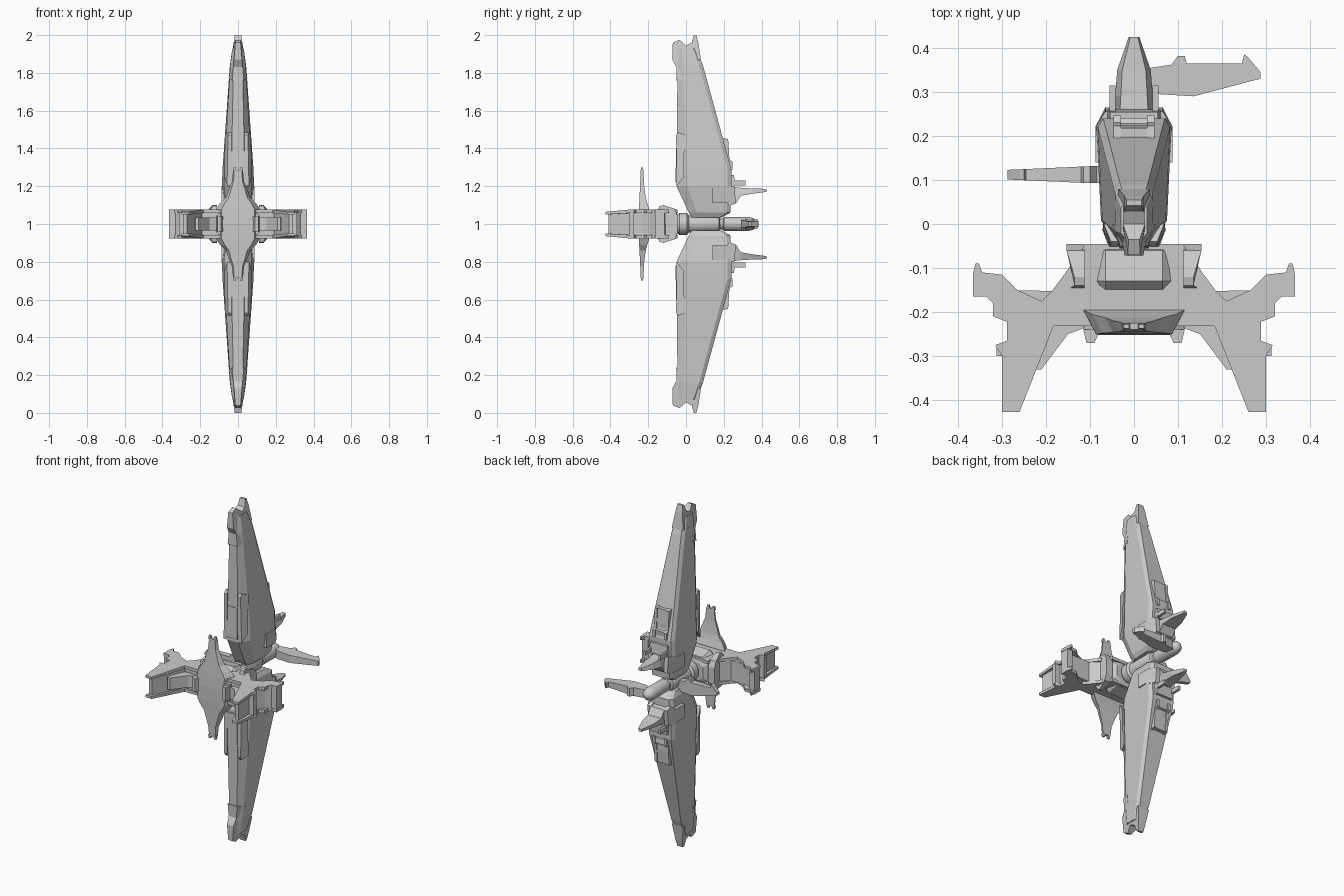
import bpy, bmesh, math

# All parts are modelled around the ship's centre, which sits at z = 1
def finish(bm, name, mirror=""):
    bmesh.ops.recalc_face_normals(bm, faces=bm.faces)
    me = bpy.data.meshes.new(name)
    bm.to_mesh(me)
    bm.free()
    ob = bpy.data.objects.new(name, me)
    ob.location.z = 1
    bpy.context.collection.objects.link(ob)
    if mirror:
        m = ob.modifiers.new("mirror", 'MIRROR')
        m.use_axis = ["x" in mirror, "y" in mirror, "z" in mirror]
        m.use_mirror_merge = False
    return ob

def loft(name, rings, mirror=""):
    bm = bmesh.new()
    vs = [[bm.verts.new(p) for p in r] for r in rings]
    n = len(vs[0])
    for a, b in zip(vs, vs[1:]):
        for i in range(n):
            j = (i + 1) % n
            bm.faces.new((a[i], a[j], b[j], b[i]))
    bm.faces.new(vs[0])
    bm.faces.new(vs[-1])
    return finish(bm, name, mirror)

def prism(name, pts, axis, lo, hi, mirror=""):
    # lo / hi may be numbers or functions of the outline point
    def ring(h):
        out = []
        for u, v in pts:
            w = h(u, v) if callable(h) else h
            out.append({'x': (w, u, v), 'y': (u, w, v), 'z': (u, v, w)}[axis])
        return out
    return loft(name, [ring(lo), ring(hi)], mirror)

def box(name, x, y, z, mirror="", taper=0.0):
    def r(zz, t):
        return [(x[0]+t, y[0]+t, zz), (x[1]-t, y[0]+t, zz), (x[1]-t, y[1]-t, zz), (x[0]+t, y[1]-t, zz)]
    return loft(name, [r(z[0], 0), r(z[1], taper)], mirror)

# Wings: chamfered cross-sections (z, front y, rear y, front, shoulder and rear half widths)
rings = []
for z, f, r, a, b, c in [(.035, .03, .19, .03, .045, .05), (.06, .015, .235, .035, .06, .065),
                         (.2, -.05, .24, .035, .075, .085), (.29, -.05, .24, .035, .072, .082),
                         (.84, -.045, .09, .024, .041, .043), (.93, -.04, .055, .016, .03, .03)]:
    half = [(a, f), (b, f + (r - f) * .2), (c, r - .02), (c - .012, r)]
    rings.append([(x, y, z) for x, y in half] + [(-x, y, z) for x, y in reversed(half)])
loft("wing", rings, "z")

# Wing tip caps
tip = [(-.052, .76), (-.05, .83), (-.072, .87), (-.07, .96), (-.035, .975), (0, .945), (.03, .96), (.042, 1),
       (.055, 1), (.065, .96), (.08, .865), (.07, .87), (.02, .83), (0, .84), (0, .77)]
def tip_half(y, z):
    w = .051 - (z - .76) * .14
    return w * (.6 if y < -.03 else 1)
prism("wing_tip", tip, 'x', lambda y, z: -tip_half(y, z), tip_half, "z")

# Leading edge side plates
prism("wing_edge_plate", [(-.05, .2), (-.052, .47), (-.04, .485), (0, .47), (0, .4), (-.01, .38), (-.01, .25)], 'x',
      .035, lambda y, z: (.058 if y < -.03 else .074) - (z - .2) * .02, "xz")
box("leading_edge_block", (-.034, .034), (-.056, 0), (.22, .4), "z", .004)

# Rear wing fittings: flank plate, spike, prongs and raised vents
prism("flank_plate", [(.14, .11), (.14, .19), (.2, .19), (.22, .2), (.255, .2), (.265, .11), (.23, .095), (.22, .11)], 'x',
      .04, lambda y, z: .088 if y < .23 else .065, "xz")
def ring_y(y, w, z0, z1):
    return [(-w, y, z0), (w, y, z0), (w * .7, y, z1), (-w * .7, y, z1)]
loft("rear_spike", [ring_y(.2, .05, .1, .195), ring_y(.265, .045, .11, .195), ring_y(.29, .043, .15, .192),
                    ring_y(.35, .038, .16, .188), ring_y(.425, .012, .17, .186)], "z")
box("rear_prong", (.042, .056), (.22, .315), (.205, .23), "xz")
box("rear_block", (-.06, .06), (.2, .26), (.2, .26), "z", .006)
prism("rear_vent", [(.17, .29), (.235, .29), (.24, .33), (.225, .335), (.225, .37), (.218, .45), (.16, .45)], 'x',
      -.042, .042, "z")
prism("rear_vent_rim", [(.17, .28), (.246, .29), (.246, .33), (.23, .34), (.223, .45), (.15, .46)], 'x', .03, .046, "xz")

# Central shaft, lathed along y
prof = [(-.08, .05), (-.045, .05), (-.035, .058), (.005, .058), (.015, .046), (.16, .046), (.175, .04), (.18, .028),
        (.195, .028), (.2, .036), (.33, .037), (.355, .031), (.37, .018), (.375, .004)]
shaft = loft("shaft", [[(r * math.cos(i * math.tau / 24), y, r * math.sin(i * math.tau / 24)) for i in range(24)]
                       for y, r in prof])
for p in shaft.data.polygons:
    p.use_smooth = True
bpy.context.view_layer.objects.active = shaft
shaft.select_set(True)
bpy.ops.object.shade_smooth_by_angle(angle=math.radians(35))

# Rear blades: the right one lies flat, the left one stands on edge
blade = [(.0, .345), (.04, .355), (.085, .362), (.1, .382), (.115, .382), (.12, .365), (.245, .365), (.25, .385),
         (.258, .38), (.287, .345), (.287, .33), (.135, .29), (.055, .295), (.0, .315)]
def thick(x, y=0):
    return .024 - .055 * max(0, x - .1)
prism("right_blade", blade, 'z', lambda x, y: -thick(x), thick)
prism("left_blade", [(-x, y - .345) for x, y in blade], 'y',
      lambda x, z: .112 - thick(-x) * .8, lambda x, z: .112 + thick(-x) * .8)

# Fork hull: top and bottom plates with a recessed web between them
fork = [(0, -.045), (.11, -.045), (.155, -.11), (.185, -.15), (.21, -.175), (.265, -.15), (.3, -.115), (.345, -.11),
        (.352, -.09), (.36, -.09), (.366, -.115), (.366, -.165), (.335, -.165), (.32, -.18), (.32, -.21), (.288, -.222),
        (.288, -.265), (.315, -.275), (.3, -.3), (.3, -.427), (.26, -.427), (.183, -.232), (0, -.232)]
prism("fork_plate", fork, 'z', lambda x, y: .058 if y > -.35 else .05,
      lambda x, y: .076 if y > -.35 else .064, "xz")
prism("fork_web", [(0, -.06), (.14, -.11), (.185, -.152), (.335, -.15), (.335, -.16), (.305, -.19), (.28, -.23), (.28, -.3),
                   (.29, -.41), (.27, -.41), (.19, -.22), (0, -.22)], 'z', -.06, .06, "x")
prism("fork_brace", [(.11, -.235), (.15, -.25), (.21, -.33), (.225, -.33), (.24, -.25), (.18, -.2)], 'z', -.035, .035, "x")
box("fork_outer_end", (.328, .364), (-.163, -.115), (-.06, .06), "x")
box("fork_side_block", (.24, .312), (-.3, -.275), (-.06, .06), "x")

# Hull centre and side pods
def hull(y, w, h):
    return [(w, y, -h*.6), (w, y, h*.6), (w*.65, y, h), (-w*.65, y, h),
            (-w, y, h*.6), (-w, y, -h*.6), (-w*.65, y, -h), (w*.65, y, -h)]
loft("hull_core", [hull(-.045, .08, .05), hull(-.06, .1, .08), hull(-.13, .1, .097), hull(-.15, .1, .075),
                   hull(-.24, .115, .075)])
prism("side_pod", [(-.045, .045), (-.06, .08), (-.12, .1), (-.14, .095), (-.15, .06), (-.15, -.06),
                   (-.14, -.095), (-.12, -.1), (-.06, -.08), (-.045, -.045)], 'x',
      .112, lambda y, z: .153 if abs(z) < .085 else .135, "x")

# Nose shield with the tall vertical fins
def fin(z, w, y0, y1):
    return [(-w, y1, z), (-w*.75, y0, z), (w*.75, y0, z), (w, y1, z)]
loft("nose_fin", [fin(0, .115, -.252, -.195), fin(.08, .115, -.25, -.195), fin(.11, .095, -.248, -.205),
                  fin(.14, .065, -.246, -.213), fin(.19, .046, -.244, -.22), fin(.225, .032, -.242, -.223),
                  fin(.285, .026, -.24, -.225)], "z")
box("fin_tip", (.008, .026), (-.24, -.225), (.28, .3), "xz", .003)
prism("nose_foot", [(.075, -.24), (.115, -.24), (.108, -.27), (.09, -.27)], 'z', -.04, .04, "x")
